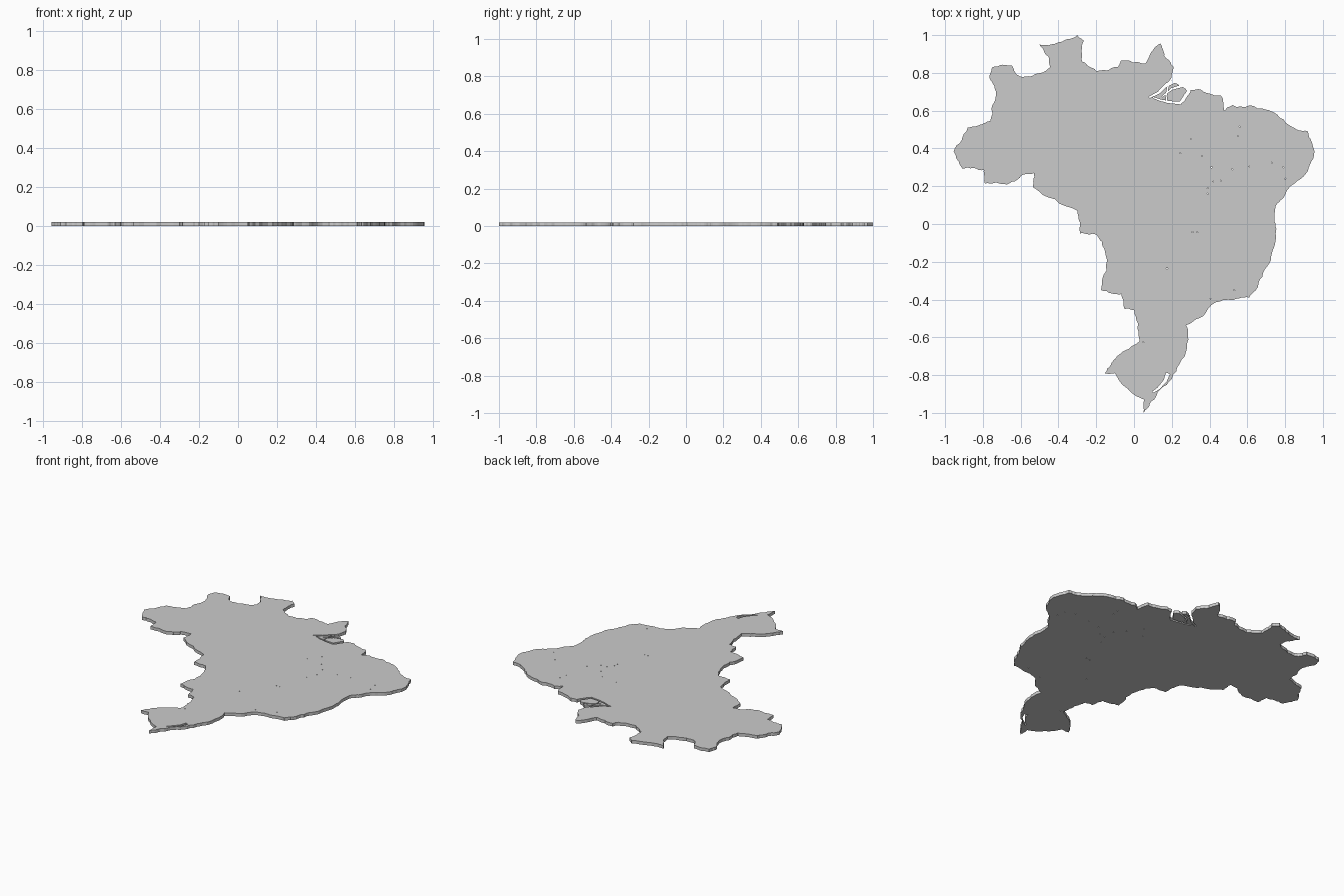
import bpy, bmesh, random
from mathutils import Vector

if "Cube" in bpy.data.objects:
    bpy.data.objects.remove(bpy.data.objects["Cube"])

random.seed(4)
THICK = 0.02

# Main turning points of the map outline, clockwise from the northern tip
OUTLINE = [
    (-.30, 1.0), (-.265, .97), (-.275, .86), (-.20, .81), (-.09, .83), (-.07, .865), (.06, .85), (.14, .955),
    (.16, .89), (.21, .83), (.20, .76), (.28, .705), (.24, .63), (.30, .71), (.34, .715), (.46, .68),
    (.475, .60), (.52, .63), (.70, .605), (.79, .555), (.86, .50), (.92, .49), (.955, .38), (.925, .30),
    (.82, .19), (.76, .11), (.745, .05), (.75, -.05), (.715, -.21), (.645, -.35), (.61, -.39), (.50, -.40),
    (.40, -.44), (.275, -.535), (.28, -.66), (.20, -.82), (.09, -.94), (.05, -1.0), (.055, -.93), (-.10, -.79),
    (-.155, -.79), (-.09, -.70), (.03, -.62), (.02, -.54), (0, -.455), (-.05, -.45), (-.065, -.37), (-.175, -.35),
    (-.155, -.14), (-.20, -.055), (-.285, -.05), (-.30, .07), (-.535, .195), (-.53, .27), (-.60, .255),
    (-.67, .21), (-.79, .215), (-.795, .285), (-.91, .295), (-.955, .385), (-.88, .51), (-.76, .545),
    (-.73, .70), (-.765, .775), (-.75, .83), (-.645, .84), (-.62, .79), (-.55, .78), (-.445, .83),
    (-.45, .88), (-.50, .95), (-.38, .965)]


def roughen(points, amount):
    """Insert a displaced midpoint in each edge for a natural coastline."""
    out = []
    for a, b in zip(points, points[1:] + points[:1]):
        d = b - a
        mid = (a + b) / 2 + Vector((-d.y, d.x)) * random.uniform(-amount, amount)
        out += [a, Vector((max(-.956, min(.956, mid.x)), max(-1, min(1, mid.y))))]
    return out


def prism(bm, points, z0, z1):
    """Extrude a flat polygon between two heights."""
    face = bm.faces.new([bm.verts.new((p[0], p[1], z0)) for p in points])
    new = bmesh.ops.extrude_face_region(bm, geom=[face], use_keep_orig=True)["geom"]
    for v in new:
        if isinstance(v, bmesh.types.BMVert):
            v.co.z = z1


def ribbon(bm, path, width):
    """Narrow channel tapering at its last point."""
    pts = [Vector(p) for p in path]
    left, right = [], []
    for i, p in enumerate(pts):
        d = (pts[min(i + 1, len(pts) - 1)] - pts[max(i - 1, 0)]).normalized()
        n = Vector((-d.y, d.x)) * width * (1 - .6 * i / (len(pts) - 1)) / 2
        left.append(p + n)
        right.append(p - n)
    prism(bm, left + right[::-1], -.05, .08)


def finish(bm, name):
    bmesh.ops.recalc_face_normals(bm, faces=bm.faces[:])
    bmesh.ops.triangulate(bm, faces=[f for f in bm.faces if len(f.verts) > 4])
    mesh = bpy.data.meshes.new(name)
    bm.to_mesh(mesh)
    bm.free()
    obj = bpy.data.objects.new(name, mesh)
    bpy.context.collection.objects.link(obj)
    return obj


# Land slab
coast = [Vector(p) for p in OUTLINE]
for amount in (.10, .10, .12):
    coast = roughen(coast, amount)
bm = bmesh.new()
prism(bm, coast, 0, THICK)
land = finish(bm, "land_slab")

# River delta channels and southern lagoon
bm = bmesh.new()
ribbon(bm, [(.24, .77), (.17, .735), (.13, .695), (.08, .67)], .022)
ribbon(bm, [(.27, .735), (.20, .715), (.15, .675)], .014)
ribbon(bm, [(.25, .64), (.19, .645), (.14, .655), (.10, .67)], .014)
ribbon(bm, [(.21, .78), (.185, .75), (.17, .68), (.175, .64)], .010)
ribbon(bm, [(.18, -.79), (.165, -.83), (.13, -.87), (.10, -.89)], .022)

# Small inland lakes
LAKES = [(.30, .45), (.245, .375), (.56, .515), (.55, .465), (.36, .36), (.41, .30), (.42, .225),
         (.46, .23), (.52, .29), (.61, .305), (.73, .325), (.79, .30), (.80, .24), (.39, .19),
         (.39, .16), (.31, -.043), (.335, -.043), (.175, -.235), (.53, -.35), (.405, -.395), (.05, -.625)]
for x, y in LAKES:
    w, h = random.uniform(.003, .006), random.uniform(.002, .004)
    prism(bm, [(x - w, y), (x, y - h), (x + w, y), (x, y + h)], -.05, .08)
water = finish(bm, "water_cutter")
water.hide_render = True

# Cut the water out of the land
cut = land.modifiers.new("water", "BOOLEAN")
cut.operation = 'DIFFERENCE'
cut.solver = 'EXACT'
cut.use_self = True
cut.object = water
bpy.context.view_layer.objects.active = land
land.select_set(True)
bpy.ops.object.modifier_apply(modifier=cut.name)
bpy.data.objects.remove(water)
